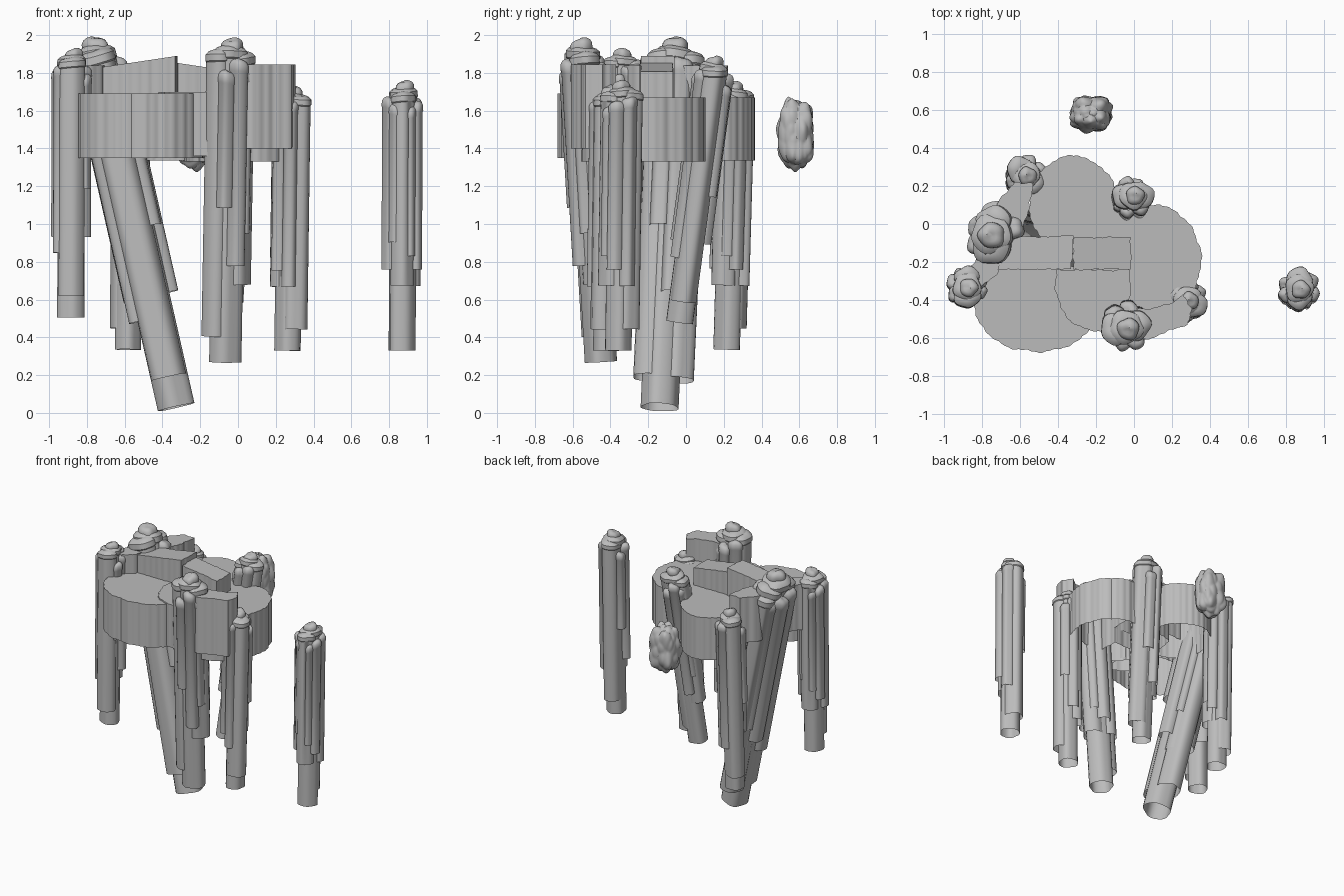
import bpy, bmesh, math, random
from mathutils import Vector, Matrix, noise

random.seed(4)
if "Cube" in bpy.data.objects:
    bpy.data.objects.remove(bpy.data.objects["Cube"])

# One grey stone material
stone = bpy.data.materials.new("grey_stone")
stone.use_nodes = True
grey = (0.5, 0.5, 0.5, 1)
stone.diffuse_color = grey
stone.node_tree.nodes["Principled BSDF"].inputs["Base Color"].default_value = grey
made = []


def finish(name, bm):
    bmesh.ops.recalc_face_normals(bm, faces=bm.faces)
    mesh = bpy.data.meshes.new(name)
    bm.to_mesh(mesh)
    bm.free()
    mesh.materials.append(stone)
    obj = bpy.data.objects.new(name, mesh)
    bpy.context.collection.objects.link(obj)
    made.append(obj)


def loft(bm, rings):
    """Shell through the rings, closed on top and open below."""
    loops = [[bm.verts.new(p) for p in ring] for ring in rings]
    n = len(loops[0])
    for low, high in zip(loops, loops[1:]):
        for i in range(n):
            j = (i + 1) % n
            bm.faces.new((low[i], low[j], high[j], high[i]))
    bm.faces.new(loops[-1])


def column(bm, cx, cy, r, bottom, top, sides=24):
    """Irregular stone shaft that ends in a rounded boulder cap."""
    a, b = random.uniform(0, 6), random.uniform(0, 6)
    steps = [(bottom, 1), (top - .04, 1), (top - .036, 1.07), (top - .016, 1.05),
             (top - .006, .85), (top - .001, .55), (top, .2)]
    rings = []
    for z, f in steps:
        ring = []
        for i in range(sides):
            t = math.tau * i / sides
            rr = r * f * (1 + .05 * math.sin(3 * t + a) + .04 * math.sin(5 * t + b))
            wave = .005 * math.sin(t + b) if z > bottom else 0
            ring.append((cx + rr * math.cos(t), cy + rr * math.sin(t), z + wave))
        rings.append(ring)
    loft(bm, rings)


# Shafts around the core: angle, offset, radius, bottom, top (unit height)
LOBES = [(270, .030, .044, .24, .955), (205, .050, .028, .30, .935),
         (340, .050, .028, .30, .92), (90, .029, .047, .08, .965),
         (160, .050, .026, .48, .90), (35, .047, .030, .24, .94),
         (240, .048, .026, .40, .91), (300, .049, .025, .35, .90)]


def pillar(name, base, top, turn, extra=()):
    base, top = Vector(base), Vector(top)
    axis = top - base
    bm = bmesh.new()
    column(bm, 0, 0, .049, 0, .975)
    column(bm, .006, -.004, .032, .5, .997)
    for ang, off, r, low, high in LOBES + list(extra):
        t = math.radians(ang + turn)
        column(bm, off * math.cos(t), off * math.sin(t), r, low, high)
    lean = Vector((0, 0, 1)).rotation_difference(axis).to_matrix().to_4x4()
    bm.transform(Matrix.Translation(base) @ lean @ Matrix.Scale(axis.length, 4))
    finish(name, bm)


pillar("lone_pillar", (.865, -.36, .33), (.872, -.34, 1.76), 0)
pillar("great_leaning_pillar", (-.33, -.14, .03), (-.775, -.05, 1.99), 175,
       [(-85, .044, .042, .075, .93)])
pillar("left_pillar", (-.885, -.34, .505), (-.88, -.33, 1.93), 180)
pillar("front_pillar", (-.07, -.45, .27), (-.04, -.55, 1.985), 100)
pillar("right_pillar", (.265, -.42, .33), (.285, -.4, 1.735), -125)
pillar("back_pillar", (-.09, -.03, .48), (0, .16, 1.89), -90)
pillar("back_left_pillar", (-.585, .22, .335), (-.57, .26, 1.755), 45)


def ellipse(cx, cy, rx, ry):
    ts = [math.tau * i / 48 for i in range(48)]
    return [(cx + rx * math.cos(t), cy + ry * math.sin(t)) for t in ts]


def slab(name, outline, bottom, top, slope=0):
    """Flat-topped rock plate with a rippled rim; slope tilts the top along x."""
    pts = [Vector((x, y, 0)) for x, y in outline]
    mid = sum(pts, Vector()) / len(pts)
    rim = []
    for p, q in zip(pts, pts[1:] + pts[:1]):
        n = max(1, round((q - p).length / .012))
        rim += [p.lerp(q, i / n) for i in range(n)]
    low, high = [], []
    for k, p in enumerate(rim):
        out = (p - mid).normalized()
        ripple = .006 * abs(math.sin(k * .7)) + .012 * noise.noise(p * 13)
        s = p + out * (ripple - .004)
        low.append((s.x, s.y, bottom))
        high.append((s.x, s.y, top + slope * (s.x - mid.x)))
    bm = bmesh.new()
    loft(bm, [low, high])
    finish(name, bm)


# Round ledges
slab("front_left_ledge", ellipse(-.512, -.425, .33, .25), 1.35, 1.69)
slab("back_ledge", ellipse(-.32, .1, .235, .255), 1.335, 1.67)
slab("right_ledge", [(-.28, .07), (-.15, .1), (.14, .105), (.23, .06), (.3, -.01),
                     (.345, -.1), (.36, -.18), (.34, -.29), (.28, -.42), (.18, -.52),
                     (.05, -.56), (-.1, -.5), (-.24, -.3), (-.3, -.1)], 1.33, 1.67)
slab("front_inner_ledge", [(-.02, -.24), (-.02, -.55), (-.12, -.58), (-.24, -.56),
                           (-.33, -.52), (-.39, -.44), (-.42, -.34), (-.41, -.24)],
     1.36, 1.70)

# Raised blocks in the middle and low walls between pillars
slab("middle_left_block", [(-.72, -.07), (-.32, -.06), (-.33, -.24), (-.72, -.24)],
     1.48, 1.86, .15)
slab("middle_right_block", [(-.32, -.07), (-.02, -.07), (-.02, -.24), (-.32, -.24)],
     1.48, 1.83, -.15)
slab("back_left_wall", [(-.71, .13), (-.63, .22), (-.53, .22), (-.55, .08),
                        (-.6, -.05), (-.75, -.02)], 1.48, 1.84)
slab("left_wall", [(-.88, -.25), (-.8, -.13), (-.7, -.15), (-.72, -.25),
                   (-.8, -.33)], 1.48, 1.84)
slab("right_wall", [(-.02, -.44), (.07, -.45), (.2, -.42), (.26, -.37), (.31, -.44),
                    (.28, -.53), (.08, -.61), (-.02, -.6)], 1.40, 1.845)

# Floating lumpy boulder
bm = bmesh.new()
bmesh.ops.create_icosphere(bm, subdivisions=5, radius=1)
for v in bm.verts:
    d = v.co.copy()
    power = (abs(d.x) ** 3 + abs(d.y) ** 3 + abs(d.z) ** 3) ** (-1 / 3)
    gap = noise.voronoi(d * 1.8)[0][0]
    p = d * power * (1.08 - .28 * min(gap, .9))
    v.co = (p.x * .112 - .225, p.y * .1 + .58, p.z * .19 + 1.475)
finish("floating_boulder", bm)

# Smooth rounded stone, keep broken edges crisp
bpy.ops.object.select_all(action='DESELECT')
for obj in made:
    obj.select_set(True)
bpy.context.view_layer.objects.active = made[0]
bpy.ops.object.shade_smooth_by_angle(angle=math.radians(35))
